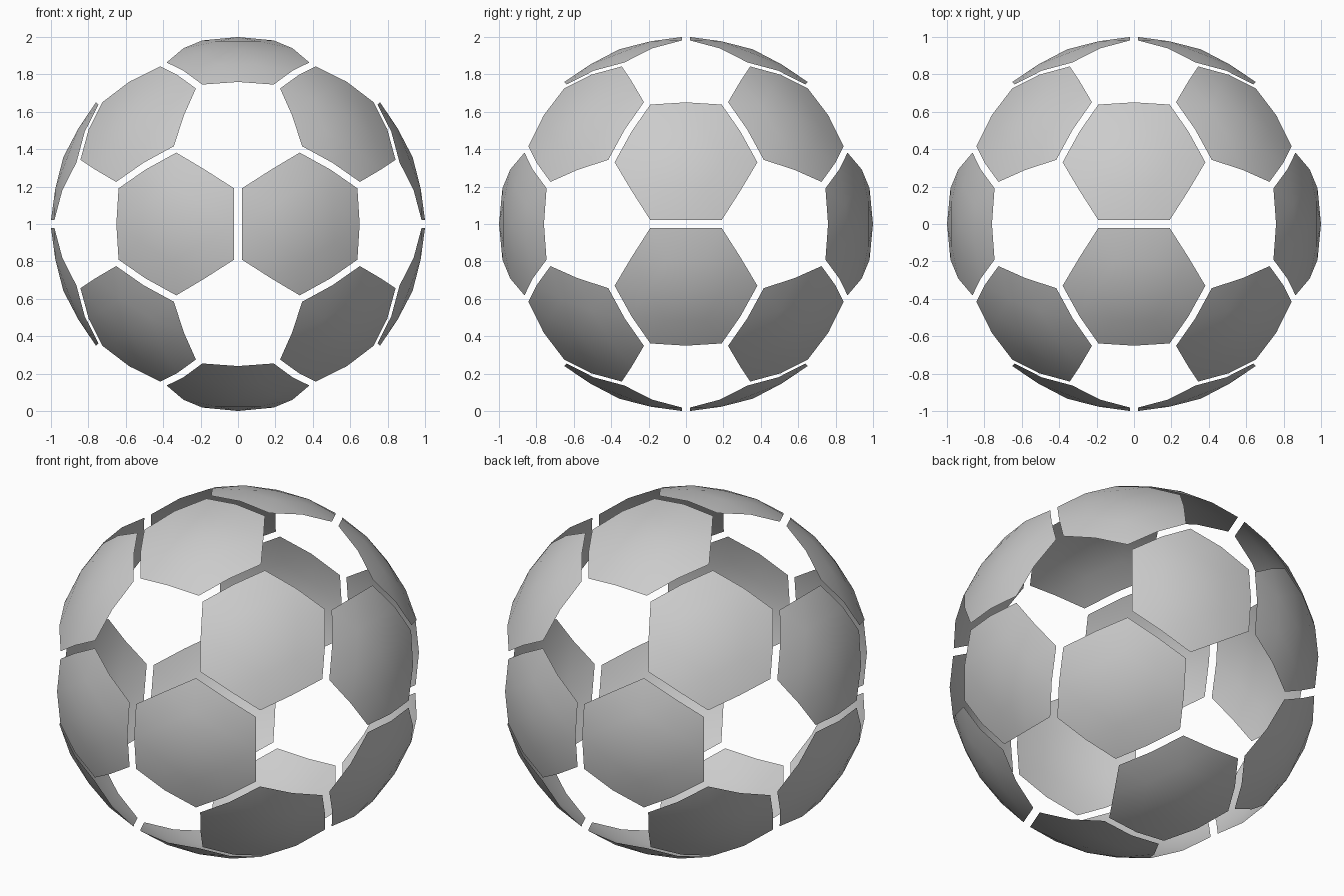
import bpy, bmesh, math
from mathutils import Vector
from itertools import combinations

if "Cube" in bpy.data.objects:
    bpy.data.objects.remove(bpy.data.objects["Cube"])

PHI = (1 + math.sqrt(5)) / 2
SHRINK = 0.936            # leaves the gap between neighbouring panels
CENTRE = Vector((0, 0, 1))

# Icosahedron corners: each triangle, truncated, gives one hexagon panel
corners = []
for a in (-1, 1):
    for b in (-PHI, PHI):
        corners += [Vector((0, b, a)), Vector((a, 0, b)), Vector((b, a, 0))]


def hex_panel(tri, index):
    a, b, c = tri
    mid = (a + b + c) / 3
    if (b - a).cross(c - a).dot(mid) < 0:
        b, c = c, b
    # Cut the triangle sides at thirds, then shrink towards the middle
    ring = []
    for p, q in ((a, b), (b, c), (c, a)):
        ring += [p.lerp(q, 1 / 3), p.lerp(q, 2 / 3)]
    ring = [mid.lerp(p, SHRINK) for p in ring]

    bm = bmesh.new()
    hub = bm.verts.new(mid)
    rim = [bm.verts.new(p) for p in ring]
    for i in range(6):
        bm.faces.new((hub, rim[i], rim[(i + 1) % 6]))
    bmesh.ops.subdivide_edges(bm, edges=bm.edges[:], cuts=1, use_grid_fill=True)
    # Bulge the panel onto the unit sphere
    for v in bm.verts:
        v.co = v.co.normalized() + CENTRE
    for f in bm.faces:
        f.smooth = True
    mesh = bpy.data.meshes.new("hexagon_panel")
    bm.to_mesh(mesh)
    bm.free()
    obj = bpy.data.objects.new(f"hexagon_panel_{index:02d}", mesh)
    bpy.context.collection.objects.link(obj)


# Twenty panels, pentagon openings left empty
triangles = [t for t in combinations(corners, 3)
             if all((p - q).length < 2.1 for p, q in combinations(t, 2))]
for n, t in enumerate(triangles, 1):
    hex_panel(t, n)
